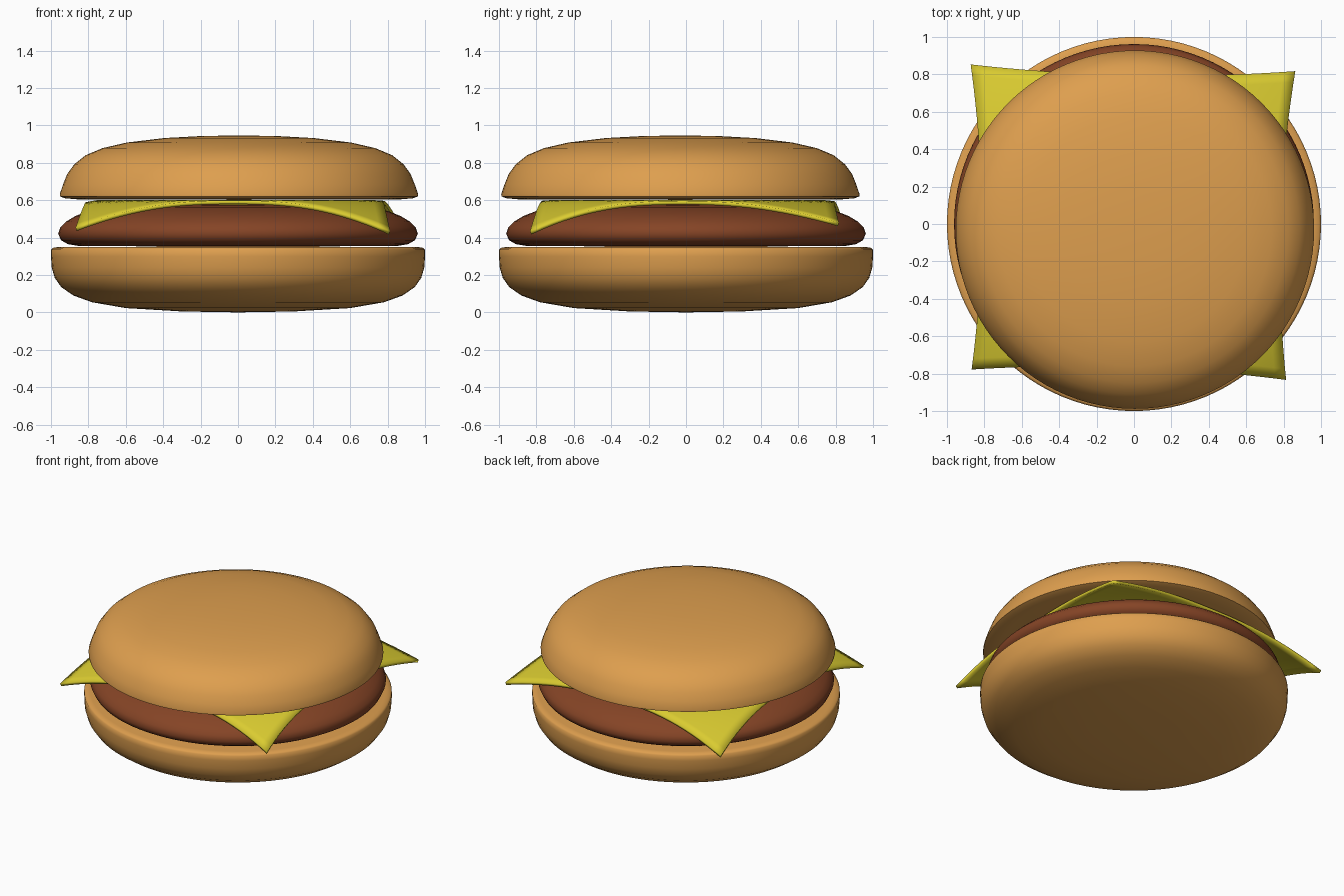
import bpy, bmesh, math

if "Cube" in bpy.data.objects:
    bpy.data.objects.remove(bpy.data.objects["Cube"], do_unlink=True)


def material(name, rgb):
    mat = bpy.data.materials.new(name)
    mat.use_nodes = True
    mat.diffuse_color = (*rgb, 1)
    mat.node_tree.nodes["Principled BSDF"].inputs["Base Color"].default_value = (*rgb, 1)
    return mat


def finish(bm, name, mat, angle):
    bmesh.ops.recalc_face_normals(bm, faces=bm.faces)
    mesh = bpy.data.meshes.new(name)
    bm.to_mesh(mesh)
    bm.free()
    mesh.materials.append(mat)
    obj = bpy.data.objects.new(name, mesh)
    bpy.context.collection.objects.link(obj)
    bpy.ops.object.select_all(action="DESELECT")
    obj.select_set(True)
    bpy.context.view_layer.objects.active = obj
    bpy.ops.object.shade_smooth_by_angle(angle=math.radians(angle))
    return obj


def lathe(name, profile, mat, centre=(0, 0), angle=50):
    """Spin a (radius, height) profile around the vertical axis."""
    bm = bmesh.new()
    verts = [bm.verts.new((r, 0, z)) for r, z in profile]
    edges = [bm.edges.new(pair) for pair in zip(verts, verts[1:])]
    bmesh.ops.spin(bm, geom=verts + edges, cent=(0, 0, 0), axis=(0, 0, 1),
                   angle=math.tau, steps=96, use_duplicate=False)
    bmesh.ops.remove_doubles(bm, verts=bm.verts, dist=0.0005)
    bmesh.ops.translate(bm, verts=bm.verts, vec=(*centre, 0))
    return finish(bm, name, mat, angle)


bread = material("toasted bread", (0.73, 0.345, 0.077))
meat = material("grilled meat", (0.235, 0.058, 0.019))
yellow = material("cheese yellow", (0.70, 0.60, 0.03))

# Buns and patty
lathe("bottom_bun", [(0, 0), (0.3, 0.005), (0.6, 0.023), (0.78, 0.054), (0.88, 0.09),
                     (0.945, 0.135), (0.98, 0.185), (0.996, 0.24), (1, 0.3), (1, 0.335),
                     (0.99, 0.345), (0.96, 0.35), (0, 0.352)], bread)
lathe("patty", [(0, 0.352), (0.85, 0.355), (0.91, 0.365), (0.945, 0.385), (0.962, 0.42),
                (0.95, 0.455), (0.92, 0.485), (0.87, 0.515), (0.8, 0.542), (0.7, 0.563),
                (0.55, 0.575), (0, 0.578)], meat, angle=80)
lathe("top_bun", [(0, 0.602), (0.86, 0.604), (0.93, 0.61), (0.957, 0.62), (0.958, 0.632),
                  (0.94, 0.685), (0.918, 0.74), (0.88, 0.792), (0.82, 0.84), (0.73, 0.878),
                  (0.6, 0.908), (0.4, 0.932), (0.2, 0.943), (0, 0.946)], bread, (0.005, -0.03))

# Cheese slice: an uneven square whose corners (x, y, droop) hang over the patty
corners = {(-1, -1): (-0.865, -0.775, 0.145), (1, -1): (0.81, -0.83, 0.165),
           (1, 1): (0.86, 0.815, 0.11), (-1, 1): (-0.87, 0.85, 0.14)}
bm = bmesh.new()
bmesh.ops.create_grid(bm, x_segments=28, y_segments=28, size=1)
for vert in bm.verts:
    u, v = vert.co.x, vert.co.y
    x = y = droop = 0
    for (a, b), (cx, cy, cd) in corners.items():
        weight = (1 + a * u) * (1 + b * v) / 4
        x, y, droop = x + weight * cx, y + weight * cy, droop + weight * cd
    x -= 0.055 * u * (1 - v * v)
    y -= 0.04 * v * (1 - u * u)
    overhang = max(0, math.hypot(x, y) - 0.75) / 0.41
    vert.co = (x, y, 0.59 - droop * overhang ** 1.4)
cheese = finish(bm, "cheese_slice", yellow, 40)
solid = cheese.modifiers.new("thickness", "SOLIDIFY")
solid.thickness = 0.02
solid.offset = 0
